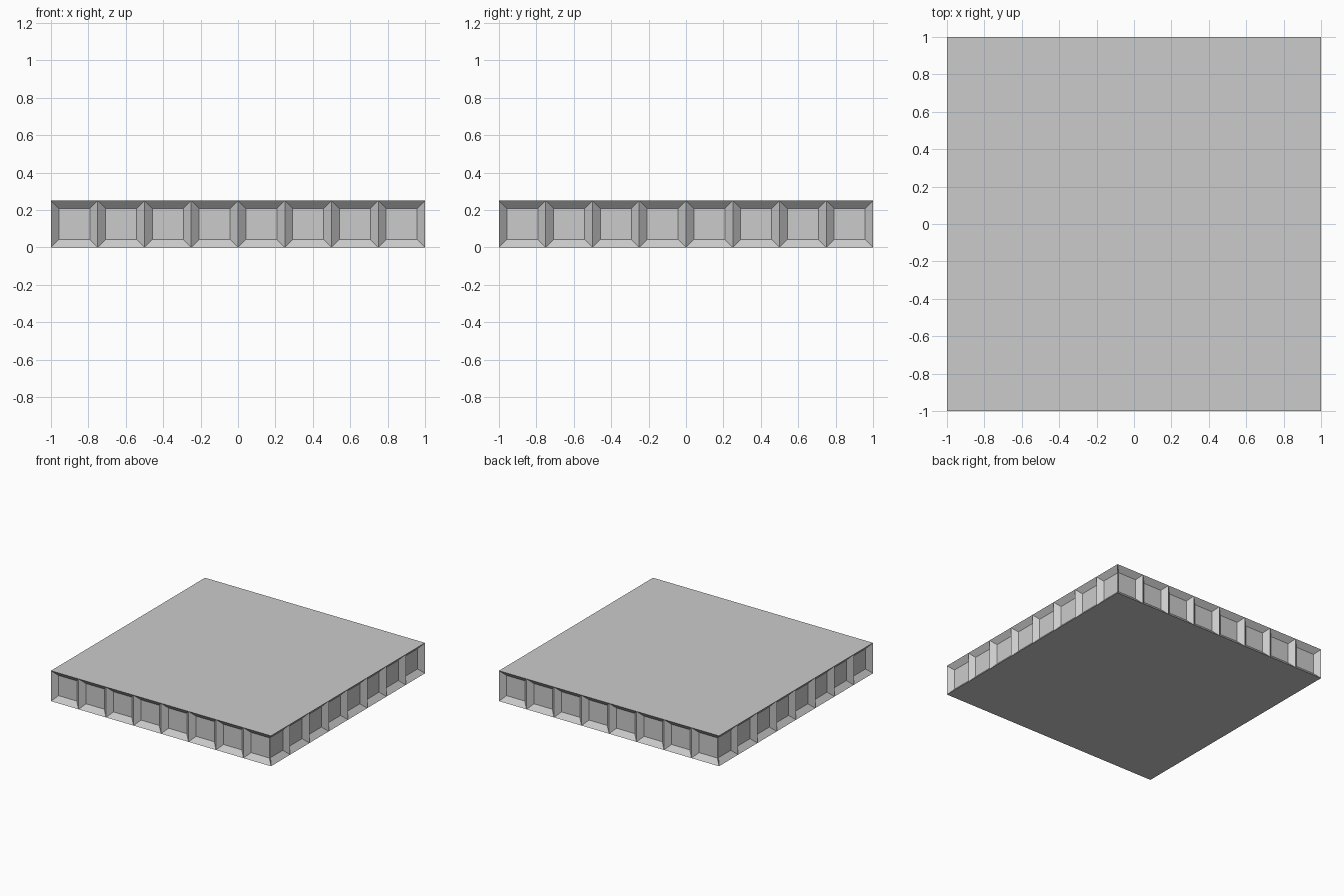
import bpy, bmesh
from mathutils import Matrix
from math import pi

if "Cube" in bpy.data.objects:
    bpy.data.objects.remove(bpy.data.objects["Cube"])

H, N, INSET, DEPTH = 0.25, 8, 0.042, 0.038
W = 2 / N

bm = bmesh.new()

# One recessed panel, then repeated along each of the four sides
def panel(x0, rot):
    def ring(i, y):
        pts = [(x0 + i, y, i), (x0 + W - i, y, i),
               (x0 + W - i, y, H - i), (x0 + i, y, H - i)]
        return [bm.verts.new(rot @ Matrix.Translation(p).translation) for p in pts]
    outer, inner = ring(0, -1), ring(INSET, -1 + DEPTH)
    for k in range(4):
        j = (k + 1) % 4
        bm.faces.new((outer[k], outer[j], inner[j], inner[k]))
    bm.faces.new(inner)

for side in range(4):
    rot = Matrix.Rotation(side * pi / 2, 3, 'Z')
    for n in range(N):
        panel(-1 + n * W, rot)

# Weld the panels, then close the flat top and bottom
bmesh.ops.remove_doubles(bm, verts=[v for v in bm.verts if max(abs(v.co.x), abs(v.co.y)) > 0.999], dist=1e-4)
bmesh.ops.holes_fill(bm, edges=[e for e in bm.edges if e.is_boundary], sides=0)
bmesh.ops.recalc_face_normals(bm, faces=bm.faces)

mesh = bpy.data.meshes.new("panelled_slab")
bm.to_mesh(mesh)
bm.free()
bpy.context.collection.objects.link(bpy.data.objects.new("panelled_slab", mesh))
